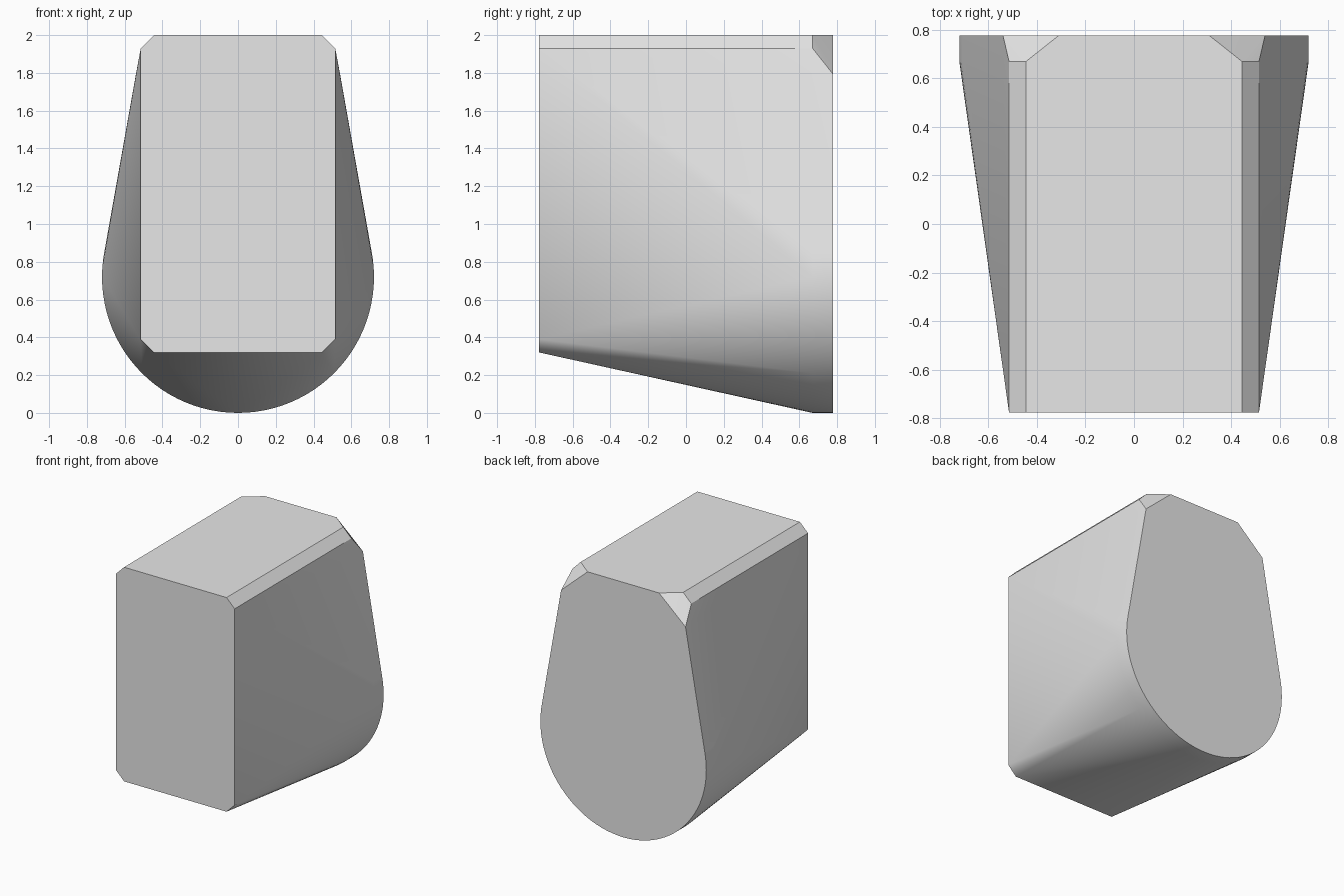
import bpy, bmesh
from math import cos, sin, pi, radians

default_cube = bpy.data.objects.get("Cube")
if default_cube:
    bpy.data.objects.remove(default_cube, do_unlink=True)

# Main dimensions
FRONT, SHOULDER, BACK = -0.777, 0.67, 0.777
TOP, RADIUS = 2.0, 0.72
HALF_W, CHAMFER, FRONT_BOTTOM = 0.515, 0.07, 0.32
SEGMENTS = 96


def mirrored(y, pairs):
    """Points of a half outline and its mirror image at depth y."""
    return [(s * x, y, z) for x, z in pairs for s in (1, -1)]


# Chamfered upper corner, shared by the front and the shoulder outline
upper = [(HALF_W - CHAMFER, TOP), (HALF_W, TOP - CHAMFER)]
lower = [(HALF_W, FRONT_BOTTOM + CHAMFER), (HALF_W - CHAMFER, FRONT_BOTTOM)]
# Back outline has larger cut corners
back_upper = [(0.31, TOP), (0.54, 1.795)]

points = mirrored(FRONT, upper + lower)
points += mirrored(SHOULDER, upper) + mirrored(BACK, back_upper)

# Round lower part of the back, a short cylinder
for y in (SHOULDER, BACK):
    for i in range(SEGMENTS):
        a = 2 * pi * i / SEGMENTS
        if sin(a) < 0.2:
            points.append((RADIUS * cos(a), y, RADIUS + RADIUS * sin(a)))

# Body skin stretched over the outlines
bm = bmesh.new()
for p in points:
    bm.verts.new(p)
bmesh.ops.convex_hull(bm, input=bm.verts)
loose = [v for v in bm.verts if not v.link_faces]
bmesh.ops.delete(bm, geom=loose, context='VERTS')
bmesh.ops.dissolve_limit(bm, angle_limit=radians(0.3),
                         verts=bm.verts, edges=bm.edges)
bmesh.ops.recalc_face_normals(bm, faces=bm.faces)
mesh = bpy.data.meshes.new("tapered_body")
bm.to_mesh(mesh)
bm.free()
body = bpy.data.objects.new("tapered_body", mesh)
bpy.context.collection.objects.link(body)

# Plain grey colour
grey = bpy.data.materials.new("light_grey")
grey.use_nodes = True
colour = (0.8, 0.8, 0.8, 1)
grey.diffuse_color = colour
for node in grey.node_tree.nodes:
    if node.type == 'BSDF_PRINCIPLED':
        node.inputs["Base Color"].default_value = colour
mesh.materials.append(grey)

# Smooth the rounded skin and keep the chamfers crisp
bpy.ops.object.select_all(action='DESELECT')
body.select_set(True)
bpy.context.view_layer.objects.active = body
bpy.ops.object.shade_smooth_by_angle(angle=radians(30))
